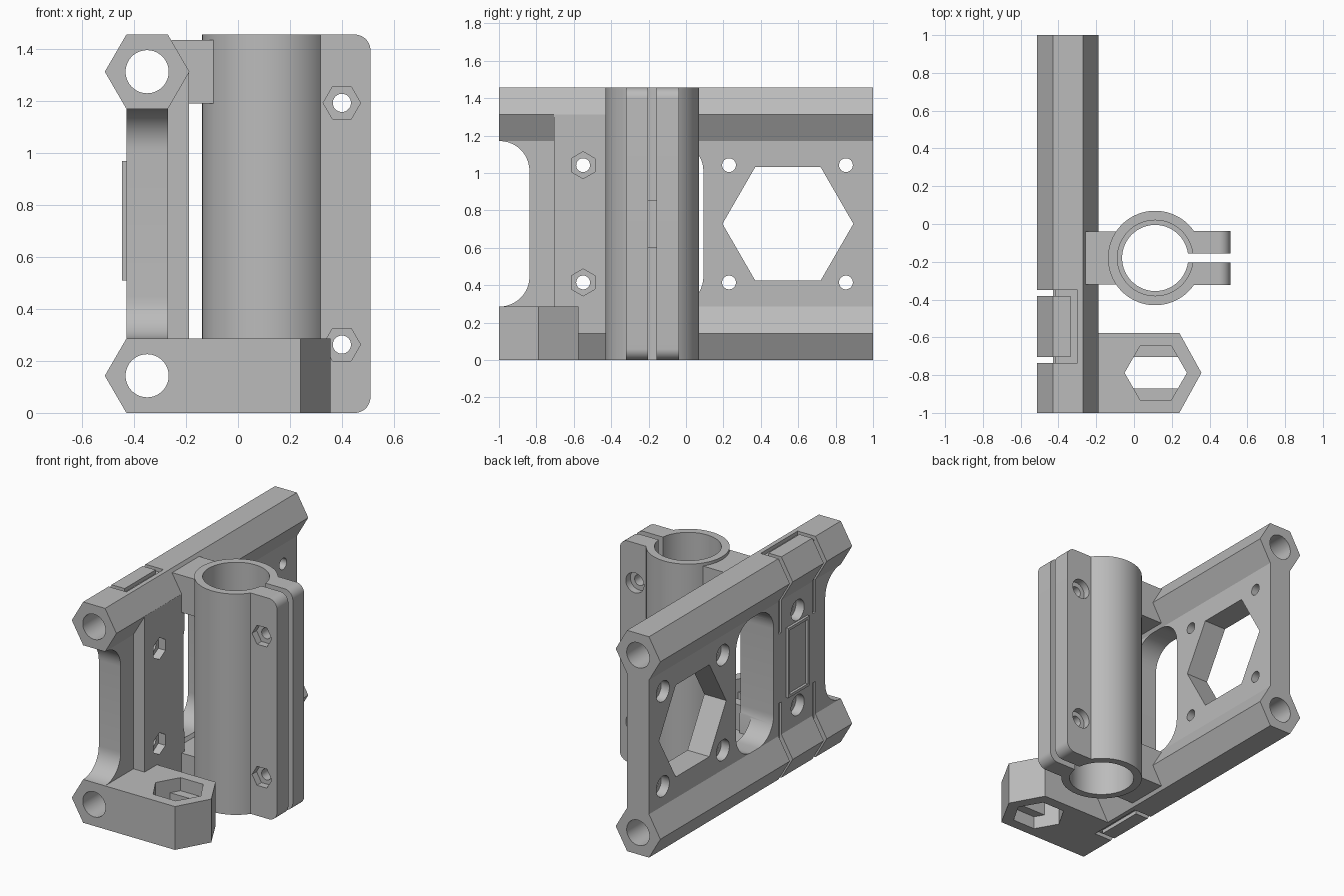
import bpy
import bmesh
from math import cos, sin, pi, radians

cube = bpy.data.objects.get("Cube")
if cube:
    bpy.data.objects.remove(cube, do_unlink=True)

grey = bpy.data.materials.new("plain_grey")
grey.use_nodes = True
grey.diffuse_color = (0.5, 0.5, 0.5, 1)
grey.node_tree.nodes["Principled BSDF"].inputs["Base Color"].default_value = (0.5, 0.5, 0.5, 1)

# Maps profile (u, v) and depth w to x, y, z for an extrusion axis
MAP = {"x": lambda u, v, w: (w, u, v),
       "y": lambda u, v, w: (u, w, v),
       "z": lambda u, v, w: (u, v, w)}


def prism(name, pts, axis, lo, hi):
    bm = bmesh.new()
    base = bm.faces.new([bm.verts.new(MAP[axis](u, v, lo)) for u, v in pts])
    out = bmesh.ops.extrude_face_region(bm, geom=[base])
    for v in out["geom"]:
        if isinstance(v, bmesh.types.BMVert):
            v.co["xyz".index(axis)] = hi
    bmesh.ops.recalc_face_normals(bm, faces=bm.faces)
    me = bpy.data.meshes.new(name)
    bm.to_mesh(me)
    bm.free()
    me.materials.append(grey)
    ob = bpy.data.objects.new(name, me)
    bpy.context.collection.objects.link(ob)
    return ob


def ngon(u, v, r, n=64, turn=0):
    return [(u + r * cos(turn + 2 * pi * i / n), v + r * sin(turn + 2 * pi * i / n)) for i in range(n)]


def rect(u0, u1, v0, v1):
    return [(u0, v0), (u1, v0), (u1, v1), (u0, v1)]


def round_rect(u0, u1, v0, v1, r, n=12):
    pts = []
    for k, (u, v) in enumerate(rect(u0 + r, u1 - r, v0 + r, v1 - r)):
        pts += [(u + r * cos(a), v + r * sin(a))
                for a in (pi + k * pi / 2 + i * pi / 2 / n for i in range(n + 1))]
    return pts


def combine(ob, pts, axis, lo, hi, op="DIFFERENCE"):
    tool = prism("tool", pts, axis, lo, hi)
    mod = ob.modifiers.new("bool", "BOOLEAN")
    mod.operation, mod.solver, mod.object = op, "EXACT", tool
    bpy.context.view_layer.objects.active = ob
    bpy.ops.object.modifier_apply(modifier=mod.name)
    bpy.data.objects.remove(tool, do_unlink=True)


def smooth(ob):
    bpy.ops.object.select_all(action="DESELECT")
    ob.select_set(True)
    bpy.context.view_layer.objects.active = ob
    bpy.ops.object.shade_smooth_by_angle(angle=radians(25))


H = 1.457          # overall height
MID = H / 2
RAIL_X, RAIL_Z = -0.35, 0.143

# Frame: two hexagonal rails joined by a web, as one profile
half = [(-0.43, MID), (-0.43, 0.286), (-0.513, RAIL_Z), (-0.43, 0),
        (-0.27, 0), (-0.187, RAIL_Z), (-0.27, 0.286), (-0.27, MID)]
profile = half[1:-1] + [(x, H - z) for x, z in half[-2:0:-1]]
frame = prism("rail_frame", profile, "y", -1, 1)

# Thick mounting block and hexagonal foot
combine(frame, rect(-0.705, -0.29, RAIL_Z, H - RAIL_Z), "x", -0.35, -0.188, "UNION")
foot = [(-0.35, -1), (0.24, -1), (0.357, -0.788), (0.24, -0.576), (-0.35, -0.576)]
combine(frame, foot, "z", 0, 0.286, "UNION")

# Front notch and rounded slot through the web
for y0, y1 in ((-1.4, -0.837), (-0.3, 0.093)):
    combine(frame, round_rect(y0, y1, 0.286, H - 0.286, 0.16), "x", -0.6, 0 if y0 > -1 else -0.1)

# Rod holes along the rails
for z in (RAIL_Z, H - RAIL_Z):
    combine(frame, ngon(RAIL_X, z, 0.083), "y", -1.1, 1.1)

# Motor opening and screw holes with outer counterbores
combine(frame, ngon(0.545, MID, 0.35, 6), "x", -0.6, -0.1)
for y in (-0.55, 0.23, 0.855):
    for z in (0.415, H - 0.415):
        combine(frame, ngon(y, z, 0.037, 32), "x", -0.6, -0.1)
        combine(frame, ngon(y, z, 0.068, 32), "x", -0.6, -0.37)
        if y < 0:
            combine(frame, ngon(y, z, 0.072, 6, pi / 2), "x", -0.24, -0.1)

# Nut pocket in the foot: hexagon above and below a ledge
FX, FY, R = 0.115, -0.788, 0.165
nut = ngon(FX, FY, R, 6)
combine(frame, nut, "z", 0.2, 0.4)
combine(frame, nut, "z", -0.1, 0.085)
w = 0.083
s = R - w / 3 ** 0.5
combine(frame, [(FX - s, FY - w), (FX + s, FY - w), (FX + R, FY),
                (FX + s, FY + w), (FX - s, FY + w), (FX - R, FY)], "z", -0.1, 0.4)

# Strap grooves round the outside of each rail
for top in (False, True):
    def span(a, b):
        return (H - b, H - a) if top else (a, b)
    for y0, y1 in ((-0.735, -0.703), (-0.38, -0.35)):
        combine(frame, rect(-0.6, -0.418, y0, y1), "z", *span(-0.1, 0.5))
        combine(frame, rect(-0.6, -0.3, y0, y1), "z", *span(-0.1, 0.025))
    combine(frame, rect(-0.335, -0.3, -0.72, -0.36), "z", *span(-0.1, 0.025))
smooth(frame)

# Raised blank panel border on the outer face
border = prism("panel_border", rect(-0.65, -0.43, 0.51, 0.97), "x", -0.447, -0.425)
combine(border, rect(-0.632, -0.448, 0.528, 0.952), "x", -0.5, -0.4)

# Clamp tube with two ears and brackets to the rails
TX, TY = 0.112, -0.18
clamp = prism("clamp_tube", ngon(TX, TY, 0.25, 96), "z", 0, H)
combine(clamp, round_rect(0.1, 0.51, 0, H, 0.06), "y", TY - 0.142, TY + 0.142, "UNION")
for z0, z1 in ((0.02, 0.265), (H - 0.265, H - 0.02)):
    combine(clamp, rect(-0.256, TX, TY - 0.14, TY + 0.14), "z", z0, z1, "UNION")

# Bearing bore with a narrower middle, and the clamping slit
combine(clamp, ngon(TX, TY, 0.175, 96), "z", -0.1, H + 0.1)
combine(clamp, ngon(TX, TY, 0.2, 96), "z", -0.1, 0.6)
combine(clamp, ngon(TX, TY, 0.2, 96), "z", H - 0.6, H + 0.1)
combine(clamp, rect(TX, 0.7, TY - 0.023, TY + 0.023), "z", -0.1, H + 0.1)

# Clamp bolts: hexagonal pocket in front, round pocket behind
for z in (0.263, H - 0.263):
    combine(clamp, ngon(0.4, z, 0.035, 32), "y", -0.6, 0.2)
    combine(clamp, ngon(0.4, z, 0.072, 6), "y", -0.6, TY - 0.095)
    combine(clamp, ngon(0.4, z, 0.066, 32), "y", TY + 0.095, 0.2)
smooth(clamp)
